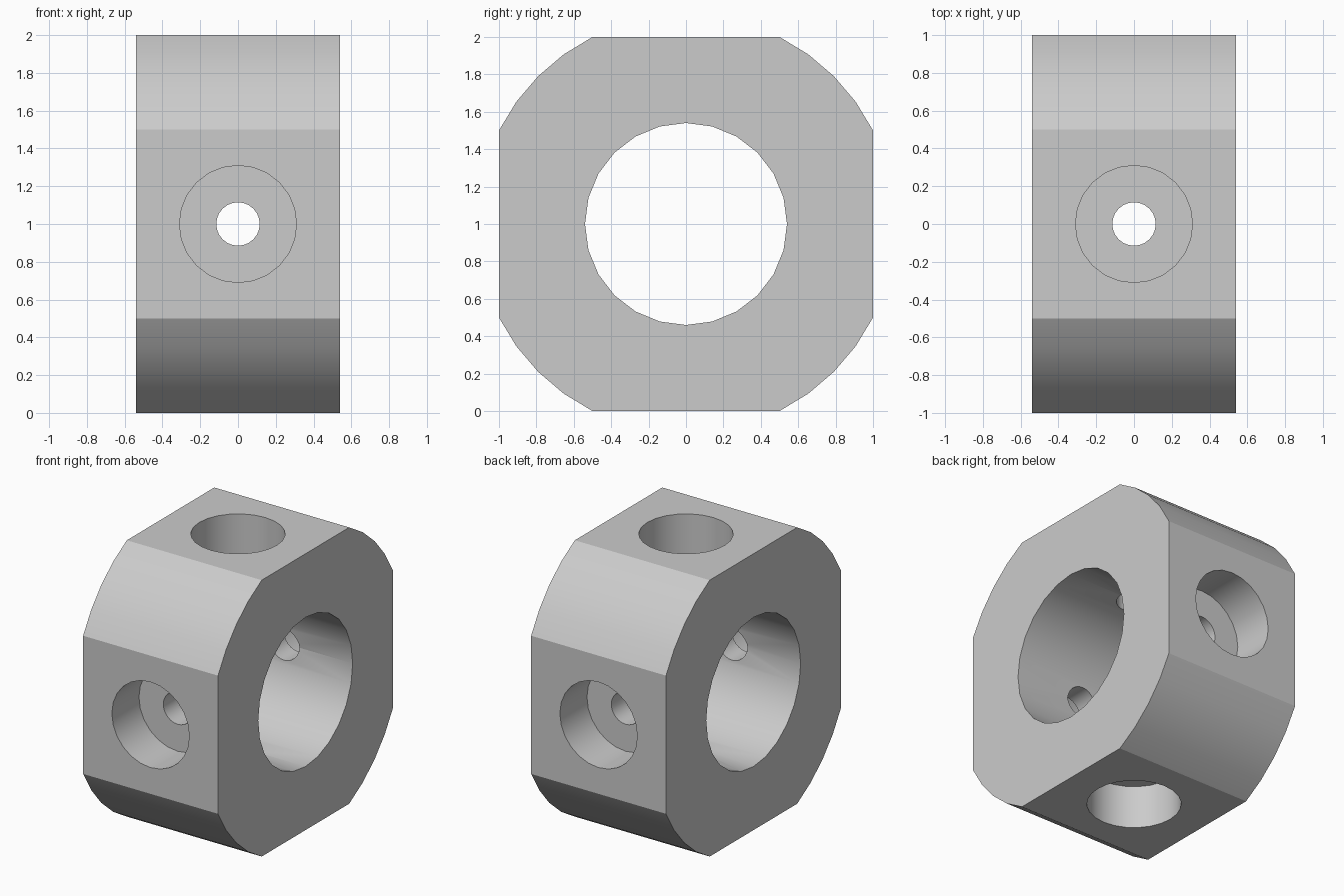
import bpy, bmesh
from math import atan2, cos, sin, pi, radians, hypot
from mathutils import Matrix, Vector

if "Cube" in bpy.data.objects:
    bpy.data.objects.remove(bpy.data.objects["Cube"], do_unlink=True)

HALF_WIDTH = 0.54      # half the collar's length along its bore
FLAT = 0.5             # half the width of each flat side
BORE_RADIUS = 0.54
CENTRE = Vector((0, 0, 1))

steel = bpy.data.materials.new("plain grey")
steel.use_nodes = True
grey = (0.6, 0.6, 0.6, 1)
steel.diffuse_color = grey
steel.node_tree.nodes["Principled BSDF"].inputs["Base Color"].default_value = grey


def make_object(name, bm):
    mesh = bpy.data.meshes.new(name)
    bmesh.ops.recalc_face_normals(bm, faces=bm.faces)
    bm.to_mesh(mesh)
    bm.free()
    mesh.materials.append(steel)
    obj = bpy.data.objects.new(name, mesh)
    bpy.context.collection.objects.link(obj)
    return obj


def cylinder_cutter(name, radius, direction, start, end):
    """Cylinder along a direction, between two distances from the centre."""
    bm = bmesh.new()
    turn = direction.to_track_quat('Z', 'Y').to_matrix().to_4x4()
    place = Matrix.Translation(CENTRE + direction * (start + end) / 2) @ turn
    bmesh.ops.create_cone(bm, cap_ends=True, segments=24, radius1=radius,
                          radius2=radius, depth=end - start, matrix=place)
    obj = make_object(name, bm)
    obj.hide_render = True
    return obj


# Collar body: four flats joined by rounded corners, extruded along x
corner_radius = hypot(1, FLAT)
first = atan2(FLAT, 1)
sweep = pi / 2 - 2 * first
steps = 4
bm = bmesh.new()
profile = []
for quarter in range(4):
    for i in range(steps + 1):
        a = quarter * pi / 2 + first + sweep * i / steps
        profile.append(bm.verts.new((-HALF_WIDTH, corner_radius * cos(a),
                                     1 + corner_radius * sin(a))))
face = bm.faces.new(profile)
result = bmesh.ops.extrude_face_region(bm, geom=[face])
moved = [g for g in result["geom"] if isinstance(g, bmesh.types.BMVert)]
bmesh.ops.translate(bm, verts=moved, vec=(2 * HALF_WIDTH, 0, 0))
collar = make_object("collar_body", bm)

# Main bore, then a counterbored screw hole in each flat
cutters = [cylinder_cutter("bore_cutter", BORE_RADIUS, Vector((1, 0, 0)), -1, 1)]
for quarter in range(4):
    a = quarter * pi / 2
    out = Vector((0, round(cos(a)), round(sin(a))))
    cutters.append(cylinder_cutter("counterbore_cutter", 0.31, out, 0.69, 1.3))
    cutters.append(cylinder_cutter("screw_hole_cutter", 0.115, out, 0.25, 0.9))

bpy.context.view_layer.objects.active = collar
for cutter in cutters:
    mod = collar.modifiers.new(cutter.name, 'BOOLEAN')
    mod.operation = 'DIFFERENCE'
    mod.solver = 'EXACT'
    mod.object = cutter
    bpy.ops.object.modifier_apply(modifier=mod.name)
for cutter in cutters:
    bpy.data.objects.remove(cutter, do_unlink=True)

# Smooth curved walls, crisp edges at flats and holes
bpy.ops.object.select_all(action='DESELECT')
collar.select_set(True)
bpy.ops.object.shade_smooth_by_angle(angle=radians(25))
